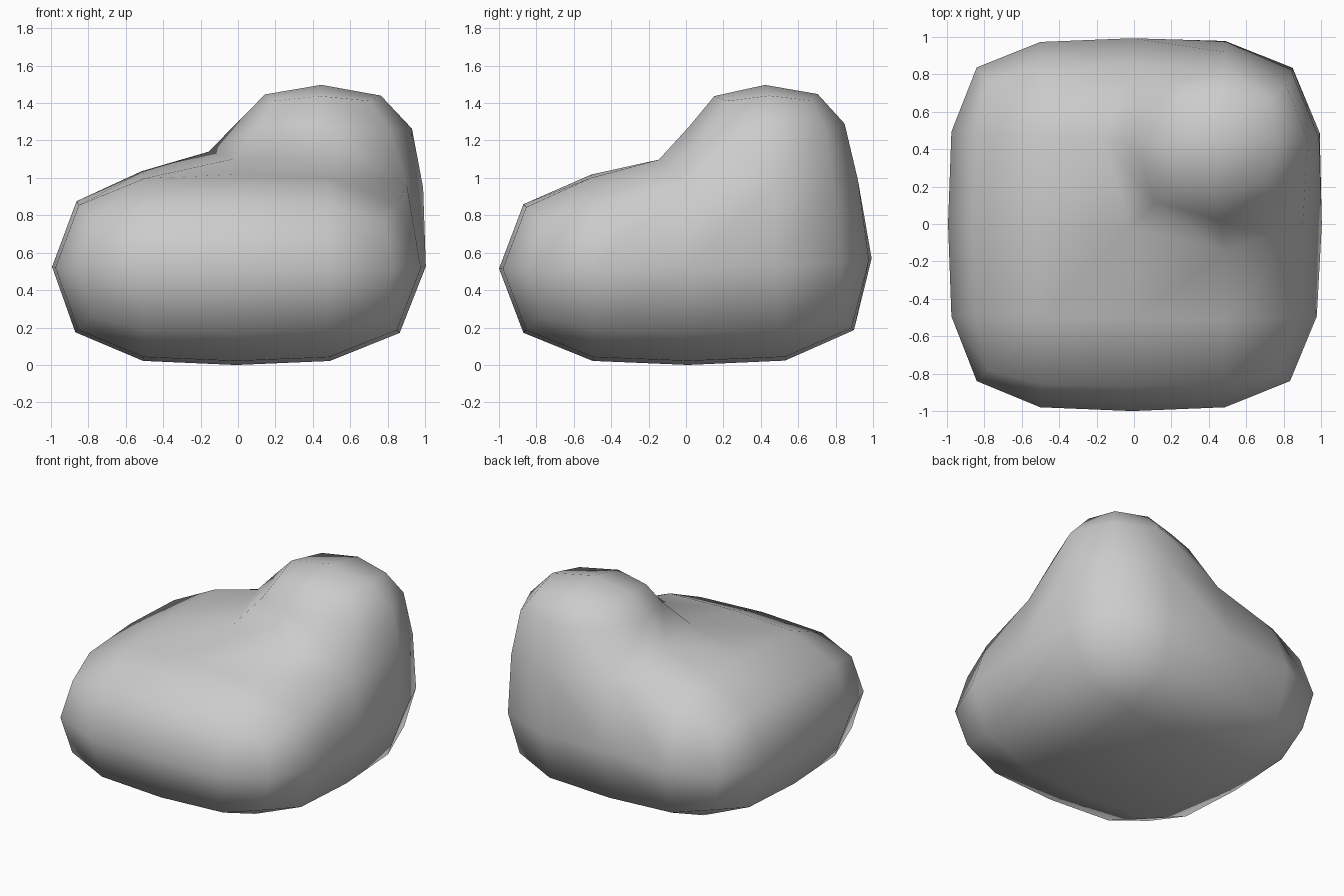
import bpy, bmesh
from itertools import product

if "Cube" in bpy.data.objects:
    bpy.data.objects.remove(bpy.data.objects["Cube"])

# Cage: a 2 x 2 slab of block cells with one half-height block on the back right cell
XS = (-1.043, -0.015, 1.04)
YS = (-1.043, 0.0, 1.043)
ZS = (0.0, 1.03, 1.555)
cells = {(0, 0, 0), (1, 0, 0), (0, 1, 0), (1, 1, 0), (1, 1, 1)}

# Small pulls on the back wall and on the top of the raised block
pulls = {
    (1, 2, 0): (0, 0.08, 0), (2, 2, 0): (0, 0.08, 0),
    (1, 2, 1): (0, -0.11, 0.13), (2, 2, 1): (0, -0.12, 0),
    (0, 1, 1): (0.02, 0, 0.03),
    (1, 1, 2): (-0.12, -0.11, -0.04), (1, 2, 2): (0.03, -0.17, -0.01),
    (2, 1, 2): (-0.10, 0.05, 0), (2, 2, 2): (-0.10, -0.18, -0.03),
}

bm = bmesh.new()
verts = {}


def corner(key):
    if key not in verts:
        d = pulls.get(key, (0, 0, 0))
        i, j, k = key
        verts[key] = bm.verts.new((XS[i] + d[0], YS[j] + d[1], ZS[k] + d[2]))
    return verts[key]


# Outer skin: one quad wherever a cell has no neighbour
for cell, axis, side in product(sorted(cells), range(3), (0, 1)):
    nxt = list(cell)
    nxt[axis] += 2 * side - 1
    if tuple(nxt) in cells:
        continue
    u, v = (axis + 1) % 3, (axis + 2) % 3
    quad = []
    for du, dv in ((0, 0), (1, 0), (1, 1), (0, 1)):
        key = list(cell)
        key[axis] += side
        key[u] += du
        key[v] += dv
        quad.append(corner(tuple(key)))
    bm.faces.new(quad if side else quad[::-1])

bmesh.ops.recalc_face_normals(bm, faces=bm.faces[:])
for f in bm.faces:
    f.smooth = True

mesh = bpy.data.meshes.new("rounded_boulder")
bm.to_mesh(mesh)
bm.free()
boulder = bpy.data.objects.new("rounded_boulder", mesh)
bpy.context.collection.objects.link(boulder)

# One level of smoothing keeps the coarse, pebble-like outline
sub = boulder.modifiers.new("smooth", 'SUBSURF')
sub.levels = sub.render_levels = 1
